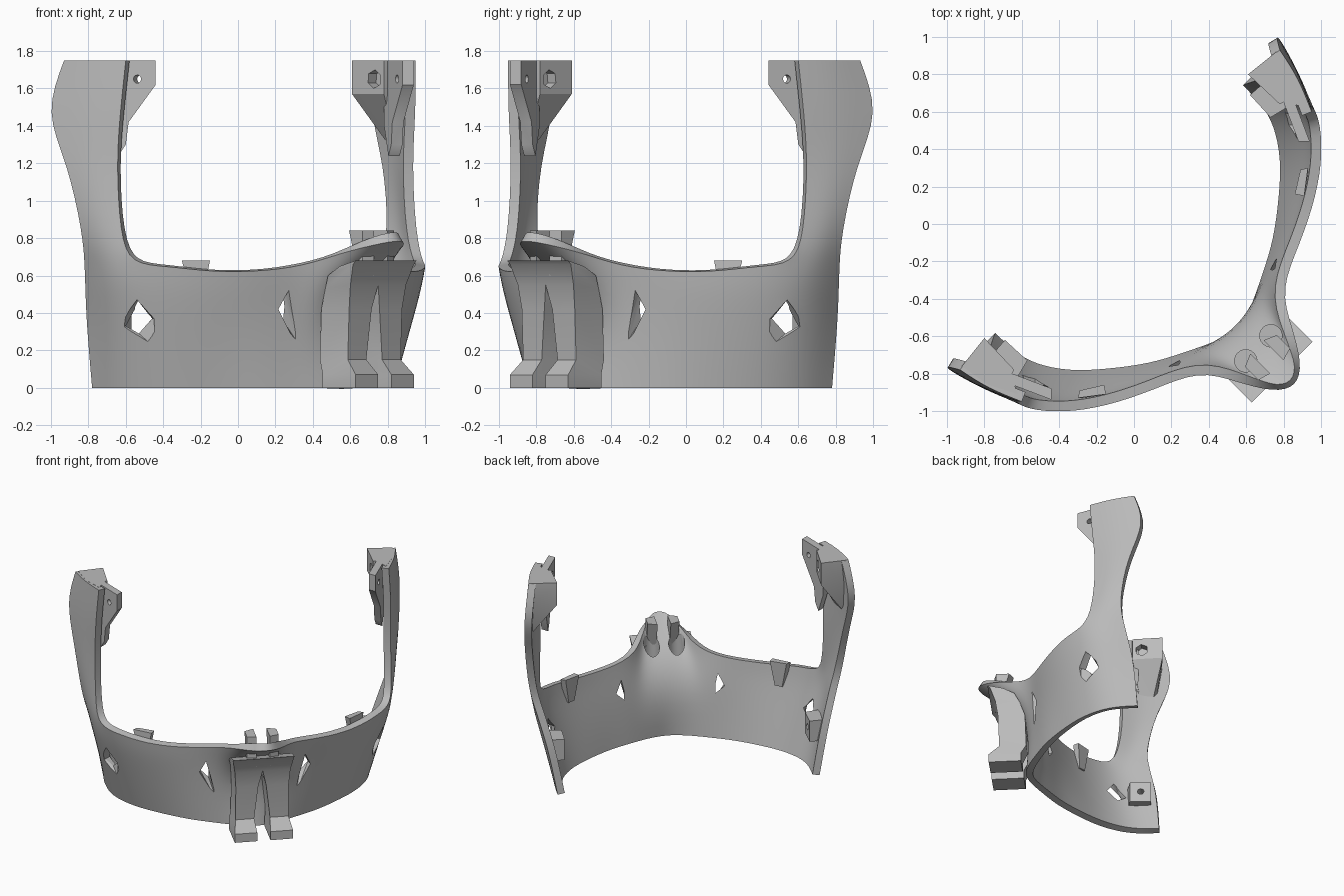
import bpy, bmesh, math
from mathutils import Vector

old = bpy.data.objects.get("Cube")
if old:
    bpy.data.objects.remove(old)

grey = bpy.data.materials.new("light_grey")
grey.use_nodes = True
grey.diffuse_color = (0.5, 0.5, 0.5, 1)
grey.node_tree.nodes["Principled BSDF"].inputs["Base Color"].default_value = (0.5, 0.5, 0.5, 1)


def swap(p):
    """Reflect a point across the diagonal symmetry plane."""
    return (-p[1], -p[0], p[2])


def diag(u, d, z):
    """Point from sideways and forward distances on the diagonal."""
    return ((u + d) * math.sqrt(0.5), (u - d) * math.sqrt(0.5), z)


def make_object(name, bm):
    mesh = bpy.data.meshes.new(name)
    bm.to_mesh(mesh)
    bm.free()
    mesh.materials.append(grey)
    obj = bpy.data.objects.new(name, mesh)
    bpy.context.collection.objects.link(obj)
    return obj


def loft(name, sections, reflect=False):
    """Closed solid through matching rings of points."""
    bm = bmesh.new()
    rings = [[bm.verts.new(swap(p) if reflect else p) for p in s] for s in sections]
    for a, b in zip(rings, rings[1:]):
        for i in range(len(a)):
            j = (i + 1) % len(a)
            bm.faces.new((a[i], a[j], b[j], b[i]))
    bm.faces.new(rings[0])
    bm.faces.new(rings[-1])
    bmesh.ops.recalc_face_normals(bm, faces=bm.faces)
    return make_object(name, bm)


def level(points, z):
    return [(x, y, z) for x, y in points]


def rod(centre, direction, radius, sides, length, reflect=False):
    """Round or hexagonal hole cutter."""
    axis = Vector(direction).normalized()
    side = axis.orthogonal().normalized()
    up = axis.cross(side)
    rings = []
    for end in (-length / 2, length / 2):
        rings.append([tuple(Vector(centre) + axis * end + radius *
                            (side * math.cos(t * math.tau / sides) + up * math.sin(t * math.tau / sides)))
                      for t in range(sides)])
    return loft("cutter", rings, reflect)


def hose_hole(reflect):
    return rod(diag(-.095, .94, .60), (0, 0, 1), .06, 20, .32, reflect)


def bake(obj, cutters=()):
    """Cut the holes, apply the modifiers and discard the cutters."""
    for c in cutters:
        c.hide_render = True
        mod = obj.modifiers.new("cut", "BOOLEAN")
        mod.operation = "DIFFERENCE"
        mod.solver = "EXACT"
        mod.object = c
    graph = bpy.context.evaluated_depsgraph_get()
    graph.update()
    obj_mesh = bpy.data.meshes.new_from_object(obj.evaluated_get(graph))
    obj.modifiers.clear()
    obj.data = obj_mesh
    for c in cutters:
        bpy.data.objects.remove(c)


# Curved shell: bottom, middle and rim points per column, arm end to nose,
# then how far out and up the shoulder between middle and rim lies
columns = [
    ((-.78, -.62), (-.81, -.68), (-.82, -.79, .66), .6, .6),
    ((-.68, -.72), (-.70, -.82), (-.71, -.91, .66), .7, .6),
    ((-.55, -.80), (-.56, -.91), (-.575, -.99, .66), .7, .6),
    ((-.35, -.84), (-.37, -.94), (-.38, -1.01, .65), .7, .6),
    ((-.15, -.83), (-.15, -.92), (-.15, -.975, .62), .7, .6),
    ((.10, -.80), (.10, -.85), (.10, -.89, .62), .7, .6),
    ((.28, -.74), (.28, -.77), (.35, -.78, .65), .5, .6),
    ((.40, -.70), (.38, -.72), (.55, -.845, .72), .4, .55),
    ((.50, -.66), (.46, -.66), (.75, -.90, .77), .35, .60),
    ((.60, -.60), (.57, -.57), (.87, -.87, .79), .28, .62),
]
grid = []
for low, mid, rim, out, rise in columns:
    shoulder = [mid[k] + (rim[k] - mid[k]) * out for k in (0, 1)]
    grid.append([(*low, 0), (*mid, .35), (*shoulder, .35 + (rim[2] - .35) * rise), rim])

# Upright arm rows continue the three end columns
arm_rows = [
    ((-.83, -.85), (-.74, -.92), (-.63, -.95), .82),
    ((-.91, -.83), (-.79, -.89), (-.65, -.93), 1.2),
    ((-1.035, -.75), (-.82, -.88), (-.63, -.95), 1.47),
    ((-.93, -.78), (-.78, -.88), (-.60, -.95), 1.75),
]
for *points, z in arm_rows:
    for c, (x, y) in enumerate(points):
        grid[c].append((x, y, z))
grid += [[swap(p) for p in col] for col in reversed(grid[:-1])]

bm = bmesh.new()
verts = [[bm.verts.new(p) for p in col] for col in grid]
for a, b in zip(verts, verts[1:]):
    for r in range(min(len(a), len(b)) - 1):
        bm.faces.new((a[r], b[r], b[r + 1], a[r + 1]))
shell = make_object("mask_shell", bm)
sub = shell.modifiers.new("smooth", "SUBSURF")
sub.levels = sub.render_levels = 2
sub.boundary_smooth = "PRESERVE_CORNERS"
thick = shell.modifiers.new("thickness", "SOLIDIFY")
thick.thickness = 0.055
thick.offset = -1
bake(shell)

# Vent slots, diamond openings and hose holes
slot = [(.27, .52), (.21, .42), (.37, .20)]
slot_inner = [(.27, .50), (.22, .42), (.29, .36)]
outer = [(-.54, .47), (-.45, .37), (-.44, .21), (-.66, .31)]
inner = [(-.53, .46), (-.46, .37), (-.53, .29), (-.60, .33)]
cutters = []
for r in (False, True):
    cutters.append(loft("cutter", [[(x - 0.7 * (y + .8), y, z) for x, z in shape]
                                   for shape, y in ((slot, -1.0), (slot, -.765),
                                                    (slot_inner, -.73), (slot_inner, -.55))], r))
    cutters.append(loft("cutter", [[(x, y, z) for x, z in shape]
                                   for shape, y in ((outer, -1.0), (outer, -.91),
                                                    (inner, -.86), (inner, -.55))], r))
    cutters.append(hose_hole(r))
bake(shell, cutters)

parts = [shell]
for r, side in ((False, "right"), (True, "left")):
    # Front legs with flared feet, bored by the hose holes
    rings = []
    for z, u0, u1, d0, d1, tilt in ((0, .05, .22, .86, 1.11, 0), (.07, .05, .22, .86, 1.11, 0),
                                    (.15, .06, .20, .82, 1.03, 0), (.42, .03, .20, .83, 1.04, 0),
                                    (.53, .0, .21, .87, 1.06, .02), (.60, .0, .23, .91, 1.10, .06),
                                    (.65, .0, .23, 1.0, 1.12, .03)):
        rings.append([diag(-u, d, z + t) for u, d, t in
                      ((u0, d0, 0), (u1, d0, 0), (u1, d1, tilt), (u0, d1, tilt))])
    leg = loft(side + "_leg", rings, r)
    bake(leg, [hose_hole(r)])
    parts.append(leg)

    # Upright fins inside the nose
    rings = [[diag(-u, d, z) for u, d in ((.05, d0), (.12, d0 + .03), (.12, 1.06), (.05, 1.08))]
             for z, d0 in ((.60, 1.0), (.84, .93))]
    parts.append(loft(side + "_nose_fin", rings, r))

    # Arm bracket block with a hexagonal recess
    top = [(-.92, -.76), (-.80, -.61), (-.64, -.78), (-.66, -.81), (-.62, -.91), (-.78, -.86)]
    low = [(-.90, -.80), (-.86, -.79), (-.78, -.83), (-.76, -.84), (-.72, -.88), (-.78, -.86)]
    block = loft(side + "_arm_bracket", [level(low, 1.32), level(top, 1.57), level(top, 1.75)], r)
    bake(block, [rod((-.69, -.73, 1.65), (.17, .16, 0), .05, 6, .12, r)])
    parts.append(block)

    # Outer flap with a bolt hole
    face = [(-.70, 1.75), (-.44, 1.75), (-.44, 1.62), (-.585, 1.42), (-.60, 1.30), (-.64, 1.24), (-.70, 1.40)]
    flap = loft(side + "_arm_flap", [[(x, -.94 - .38 * (x + .44) + t, z) for x, z in face]
                                     for t in (0, .06)], r)
    bake(flap, [rod((-.53, -.88, 1.65), (.35, .92, 0), .022, 14, .3, r)])
    parts.append(flap)

    # Lower inner clip with a hole
    clip = [(-.69, -.62), (-.57, -.73), (-.63, -.83), (-.76, -.70)]
    holder = loft(side + "_lower_clip", [level(clip, .25), level(clip, .42)], r)
    bake(holder, [rod((-.63, -.67, .34), (.65, .75, 0), .025, 14, .16, r)])
    parts.append(holder)

    # Small rim tab
    tab = [[(-.25, -.93, .48), (-.19, -.92, .48), (-.19, -.88, .48), (-.25, -.89, .48)],
           [(-.30, -.93, .68), (-.15, -.91, .68), (-.16, -.86, .68), (-.29, -.89, .68)]]
    parts.append(loft(side + "_rim_tab", tab, r))

# Smooth curves, keep edges crisp
bpy.ops.object.select_all(action="DESELECT")
for p in parts:
    p.select_set(True)
bpy.context.view_layer.objects.active = shell
bpy.ops.object.shade_smooth_by_angle(angle=math.radians(30))
